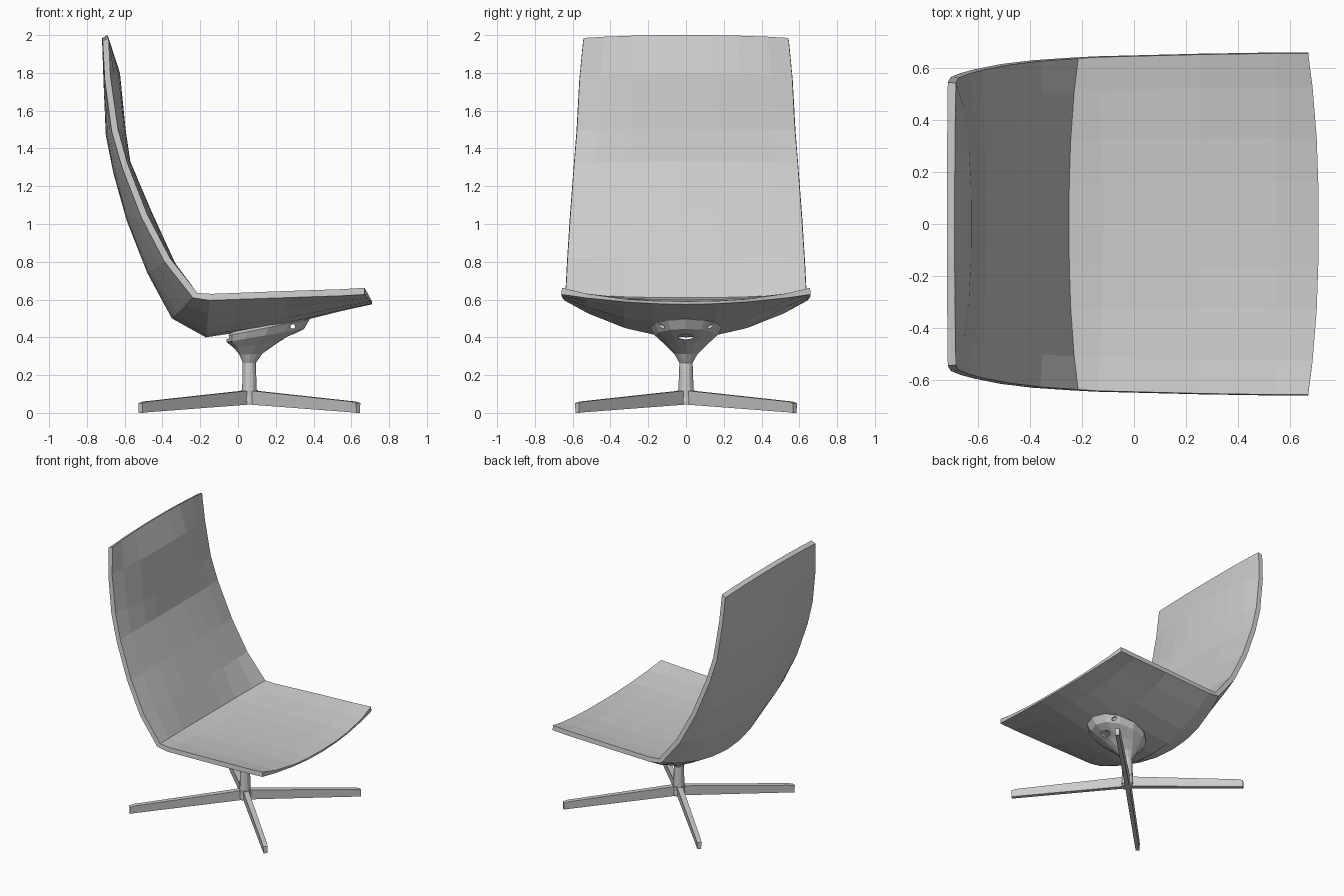
import bpy, bmesh
from math import sin, cos, pi
from mathutils import Vector, Matrix

if "Cube" in bpy.data.objects:
    bpy.data.objects.remove(bpy.data.objects["Cube"], do_unlink=True)

grey = bpy.data.materials.new("light_grey")
grey.use_nodes = True
grey.diffuse_color = (0.6, 0.6, 0.6, 1)
for node in grey.node_tree.nodes:
    if node.type == 'BSDF_PRINCIPLED':
        node.inputs["Base Color"].default_value = (0.6, 0.6, 0.6, 1)


def finish(name, bm):
    bmesh.ops.recalc_face_normals(bm, faces=bm.faces[:])
    mesh = bpy.data.meshes.new(name)
    bm.to_mesh(mesh)
    bm.free()
    mesh.materials.append(grey)
    obj = bpy.data.objects.new(name, mesh)
    bpy.context.collection.objects.link(obj)
    return obj


def loft(bm, loops):
    """Skin closed loops of equal length; return the vertex rows."""
    rows = [[bm.verts.new(p) for p in loop] for loop in loops]
    for a, b in zip(rows, rows[1:]):
        for i in range(len(a)):
            j = (i + 1) % len(a)
            bm.faces.new((a[i], a[j], b[j], b[i]))
    return rows


# Seat shell stations: outer centre, side rim, inner centre (x, z), half width
stations = [
    ((-.72, 1.985), (-.685, 1.985), (-.69, 2.0), .545),
    ((-.712, 1.75), (-.675, 1.78), (-.625, 1.8), .565),
    ((-.70, 1.47), (-.635, 1.5), (-.595, 1.5), .58),
    ((-.66, 1.27), (-.585, 1.32), (-.57, 1.33), .595),
    ((-.59, 1.02), (-.48, 1.05), (-.455, 1.06), .615),
    ((-.48, .74), (-.36, .82), (-.345, .82), .63),
    ((-.35, .5), (-.215, .635), (-.25, .61), .64),
    ((-.17, .4), (-.14, .63), (-.12, .595), .645),
    ((.25, .465), (.25, .645), (.25, .595), .655),
    ((.55, .54), (.55, .655), (.55, .6), .66),
    ((.71, .575), (.67, .662), (.71, .59), .66),
]
half = (0, .25, .5, .8, 1)
across = [-t for t in half[:0:-1]] + list(half)


def shell_section(outer, rim, inner, width):
    outer, rim, inner = Vector(outer), Vector(rim), Vector(inner)
    low_rim = rim + (outer - inner).normalized() * .035
    under, upper = [], []
    for t in across:
        p = outer.lerp(low_rim, t * t)
        q = inner.lerp(rim, abs(t) ** 2.5)
        under.append((p.x, t * width, p.y))
        upper.append((q.x, t * width * .995, q.y))
    return under + upper[::-1]


bm = bmesh.new()
rows = loft(bm, [shell_section(*s) for s in stations])
n = len(across)
for row in (rows[0], rows[-1]):
    for j in range(n - 1):
        bm.faces.new((row[j], row[j + 1], row[-2 - j], row[-1 - j]))
finish("seat_shell", bm)

# Column flaring into the tilted bracket: centre x, z, radius x, radius y, slope
rings = [
    (.06, .06, .045, .045, 0), (.06, .13, .038, .04, 0),
    (.06, .265, .035, .035, 0), (.068, .31, .06, .06, .05),
    (.10, .36, .12, .11, .15), (.145, .41, .205, .165, .17),
    (.16, .452, .22, .19, .2), (.16, .475, .19, .16, .2),
]
sides = 12
loops = []
for cx, z, rx, ry, slope in rings:
    angles = [2 * pi * i / sides for i in range(sides)]
    loops.append([(cx + rx * cos(a), ry * sin(a), z + slope * rx * cos(a))
                  for a in angles])
bm = bmesh.new()
rows = loft(bm, loops)
bm.faces.new(rows[0])
bm.faces.new(rows[-1])
bracket = finish("column_bracket", bm)

# Holes through the bracket: a wide slot front to back, a small bore sideways
for name, spot, axis, scale in (
        ("slot_cutter", (.1, 0, .403), 'Y', (.014, .04, 1)),
        ("bore_cutter", (.29, 0, .458), 'X', (.012, .012, 1))):
    bm = bmesh.new()
    bmesh.ops.create_cone(bm, cap_ends=True, segments=12, radius1=1,
                          radius2=1, depth=.8,
                          matrix=Matrix.Translation(spot)
                          @ Matrix.Rotation(pi / 2, 4, axis)
                          @ Matrix.Diagonal((*scale, 1)))
    cutter = finish(name, bm)
    cutter.hide_render = True
    cutter.display_type = 'WIRE'
    cutter.hide_set(True)
    cut = bracket.modifiers.new(name, 'BOOLEAN')
    cut.operation = 'DIFFERENCE'
    cut.solver = 'EXACT'
    cut.object = cutter

# Hub where the legs meet
bm = bmesh.new()
bmesh.ops.create_cone(bm, cap_ends=True, segments=12, radius1=.04,
                      radius2=.045, depth=.075,
                      matrix=Matrix.Translation((.06, 0, .083)))
finish("base_hub", bm)

# Four tapered legs on the diagonals: radius, half width, bottom, top
leg_profile = [(0, .02, .045, .12), (.78, .017, .003, .06),
               (.815, .016, 0, .052)]
for k, name in enumerate(("front_left", "back_left",
                          "back_right", "front_right")):
    turn = Matrix.Translation((.06, 0, 0)) @ Matrix.Rotation(
        pi / 4 + k * pi / 2, 4, 'Z')
    bm = bmesh.new()
    rows = loft(bm, [[turn @ Vector(p) for p in (
        (r, -w * .8, lo), (r, w * .8, lo), (r, w, hi), (r, -w, hi))]
        for r, w, lo, hi in leg_profile])
    bm.faces.new(rows[0])
    bm.faces.new(rows[-1])
    finish(name + "_leg", bm)
